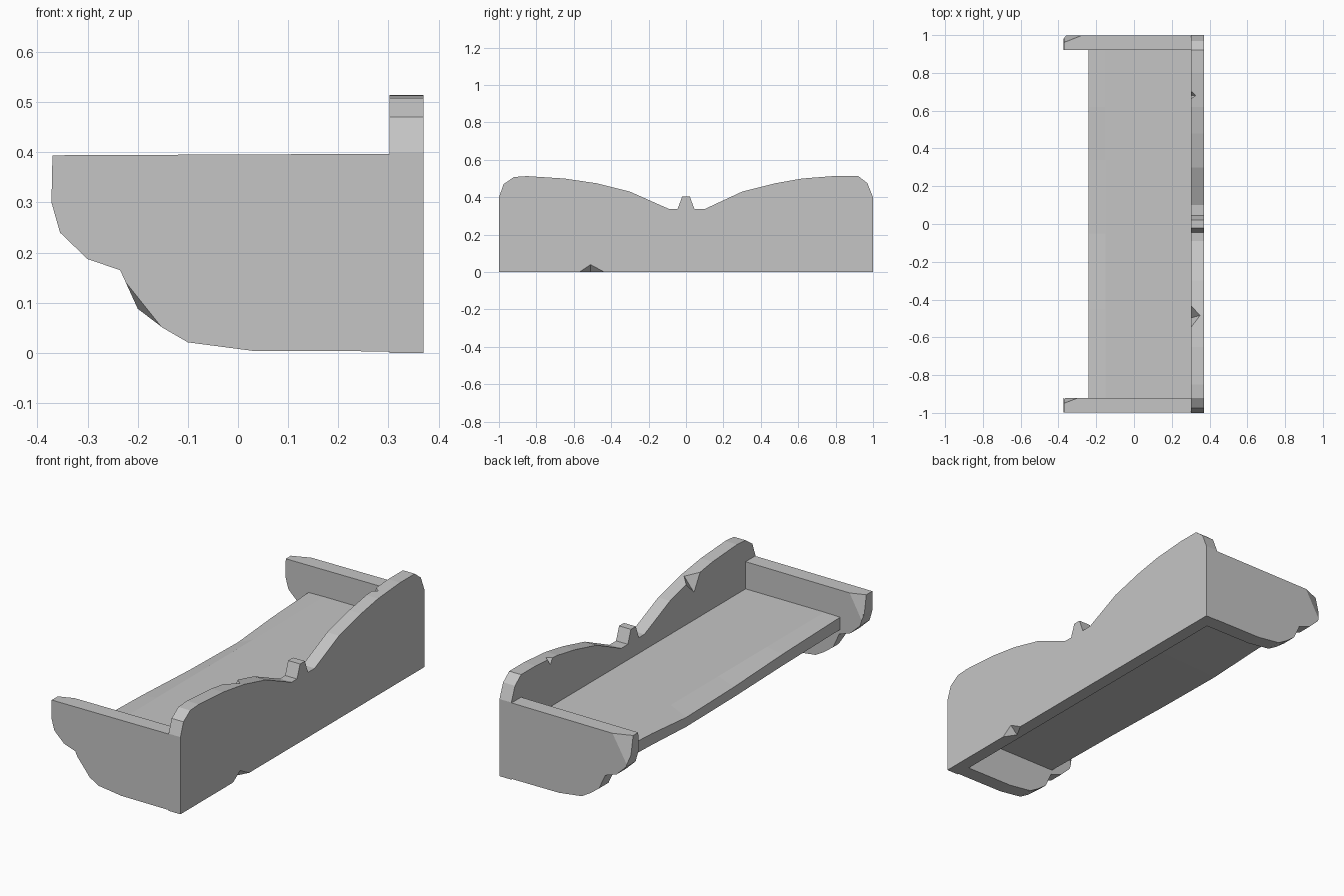
import bpy
import bmesh

cube = bpy.data.objects.get("Cube")
if cube:
    bpy.data.objects.remove(cube, do_unlink=True)

stone = bpy.data.materials.new("pale_grey")
stone.use_nodes = True
GREY = (0.56, 0.56, 0.56, 1)
stone.diffuse_color = GREY
stone.node_tree.nodes["Principled BSDF"].inputs["Base Color"].default_value = GREY


def finish(bm, name):
    bmesh.ops.recalc_face_normals(bm, faces=bm.faces)
    mesh = bpy.data.meshes.new(name)
    bm.to_mesh(mesh)
    bm.free()
    mesh.materials.append(stone)
    obj = bpy.data.objects.new(name, mesh)
    bpy.context.collection.objects.link(obj)
    return obj


def loft(name, rings):
    """Join matching rings of points and cap both ends."""
    bm = bmesh.new()
    loops = [[bm.verts.new(p) for p in ring] for ring in rings]
    for a, b in zip(loops, loops[1:]):
        for i in range(len(a)):
            j = (i + 1) % len(a)
            bm.faces.new((a[i], a[j], b[j], b[i]))
    bm.faces.new(loops[0])
    bm.faces.new(loops[-1])
    return finish(bm, name)


def chip(obj, points):
    """Knock a convex chip out of an edge or corner."""
    bm = bmesh.new()
    verts = [bm.verts.new(p) for p in points]
    bmesh.ops.convex_hull(bm, input=verts)
    cutter = finish(bm, "chip_cutter")
    cutter.hide_render = True
    mod = obj.modifiers.new("chip", 'BOOLEAN')
    mod.operation = 'DIFFERENCE'
    mod.solver = 'EXACT'
    mod.object = cutter
    graph = bpy.context.evaluated_depsgraph_get()
    mesh = bpy.data.meshes.new_from_object(obj.evaluated_get(graph))
    obj.modifiers.clear()
    obj.data = mesh
    bpy.data.objects.remove(cutter, do_unlink=True)


# Back panel: wavy top edge with a small central knob
wave = [(-1, 0), (-1, .4), (-.975, .47), (-.92, .508), (-.85, .513), (-.65, .5),
        (-.48, .475), (-.3, .43), (-.09, .337), (-.045, .337), (-.02, .405),
        (.02, .405), (.045, .337), (.1, .337), (.3, .43), (.48, .475),
        (.62, .5), (.8, .514), (.92, .514), (.97, .475), (1, .4), (1, 0)]
back = loft("back_panel", [[(x, y, z) for y, z in wave] for x in (.302, .37)])
chip(back, [(.38, -.6, -.01), (.38, -.4, -.01), (.38, -.51, .05), (.32, -.51, -.01)])
chip(back, [(.29, -.57, .5), (.29, -.38, .5), (.365, -.48, .5), (.29, -.5, .38)])
chip(back, [(.29, .73, .53), (.29, .64, .53), (.35, .68, .53), (.29, .68, .46)])

# End panels: stepped, rounded front edge
curve = [(.31, .003), (.03, .004), (-.1, .021), (-.15, .05), (-.2, .088),
         (-.235, .165), (-.3, .187), (-.355, .24), (-.372, .3), (-.37, .394),
         (.31, .397)]
ends = {}
for side, name in ((-1, "front_end_panel"), (1, "rear_end_panel")):
    ends[side] = loft(name, [[(x, side * y, z) for x, z in curve] for y in (.92, .998)])
chip(ends[1], [(-.39, 1.01, .41), (-.25, 1.005, .41), (-.39, .95, .41), (-.36, 1.01, .2)])
chip(ends[-1], [(-.39, -.91, .41), (-.26, -.91, .41), (-.39, -.96, .41), (-.36, -.91, .23)])
chip(ends[-1], [(-.24, -1.01, .17), (-.14, -1.01, .045), (-.25, -1.01, .05), (-.21, -.94, .08)])

# Shelf: thin slab whose front edge sags a little
sag = [(-.93, 0), (-.45, .012), (-.05, .03), (.34, .038), (.62, .015), (.93, 0)]
loft("shelf", [[(.31, y, .19), (.31, y, .256), (-.15, y, .256),
                (-.24, y, .254 - d), (-.24, y, .19 - d * .6)] for y, d in sag])
